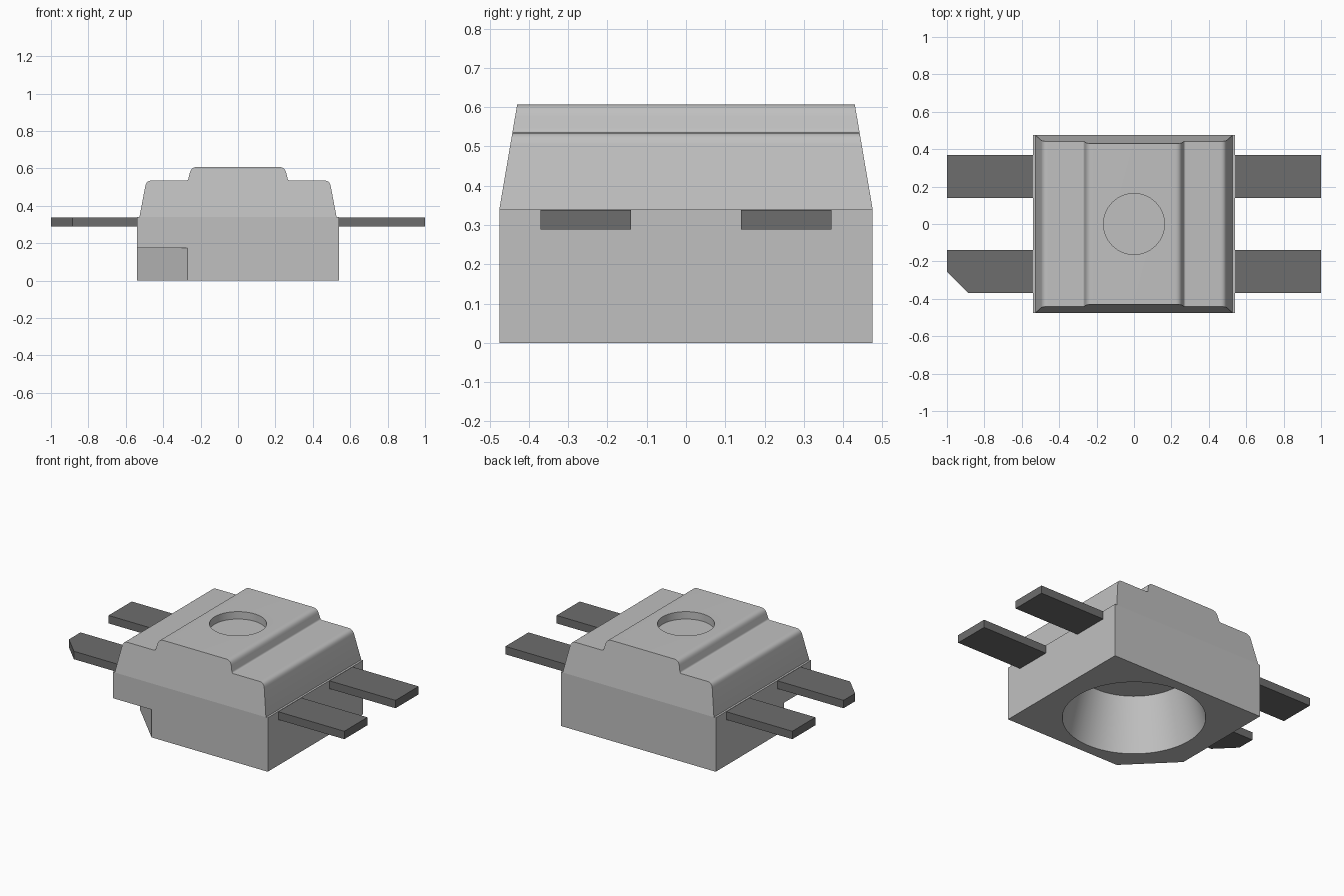
import bpy
import bmesh
import math
from mathutils import Vector

if "Cube" in bpy.data.objects:
    bpy.data.objects.remove(bpy.data.objects["Cube"], do_unlink=True)


def make_material(name, grey):
    mat = bpy.data.materials.new(name)
    mat.use_nodes = True
    colour = (grey, grey, grey, 1)
    mat.diffuse_color = colour
    mat.node_tree.nodes["Principled BSDF"].inputs["Base Color"].default_value = colour
    return mat


light_grey = make_material("light grey plastic", 0.53)
dark_grey = make_material("dark grey metal", 0.155)


def loft(name, lower, upper, mat):
    """Solid between two matching closed loops of points."""
    bm = bmesh.new()
    a = [bm.verts.new(p) for p in lower]
    b = [bm.verts.new(p) for p in upper]
    bm.faces.new(a)
    bm.faces.new(b)
    for i in range(len(a)):
        j = (i + 1) % len(a)
        bm.faces.new((a[i], a[j], b[j], b[i]))
    bmesh.ops.recalc_face_normals(bm, faces=bm.faces)
    mesh = bpy.data.meshes.new(name)
    bm.to_mesh(mesh)
    bm.free()
    obj = bpy.data.objects.new(name, mesh)
    bpy.context.collection.objects.link(obj)
    mesh.materials.append(mat)
    return obj


def slab(name, outline, z0, z1, mat):
    return loft(name, [(x, y, z0) for x, y in outline],
                [(x, y, z1) for x, y in outline], mat)


def cone(name, r0, r1, z0, z1, mat, sides=64):
    turn = [2 * math.pi * i / sides for i in range(sides)]
    ring = lambda r, z: [(r * math.cos(t), r * math.sin(t), z) for t in turn]
    return loft(name, ring(r0, z0), ring(r1, z1), mat)


def activate(obj):
    bpy.ops.object.select_all(action='DESELECT')
    obj.select_set(True)
    bpy.context.view_layer.objects.active = obj


def cut(obj, cutter):
    cutter.hide_render = True
    mod = obj.modifiers.new("cut", 'BOOLEAN')
    mod.operation = 'DIFFERENCE'
    mod.solver = 'EXACT'
    mod.object = cutter
    activate(obj)
    bpy.ops.object.modifier_apply(modifier=mod.name)
    bpy.data.objects.remove(cutter, do_unlink=True)


def fillet(before, corner, after, radius, steps=6):
    """Curved replacement for a profile corner."""
    c = Vector(corner)
    p = c + (Vector(before) - c).normalized() * radius
    q = c + (Vector(after) - c).normalized() * radius
    return [tuple(p.lerp(c, t).lerp(c.lerp(q, t), t))
            for t in (i / steps for i in range(steps + 1))]


HALF_X, HALF_Y, SEAM = 0.54, 0.475, 0.34

# Lower housing with a cut-off foot corner and a tapered cavity below
box = [(-HALF_X, -HALF_Y), (HALF_X, -HALF_Y), (HALF_X, HALF_Y), (-HALF_X, HALF_Y)]
lower_housing = slab("lower_housing", box, 0, SEAM, light_grey)
corner = [(-0.17, -0.575), (-0.64, -0.105), (-0.64, -0.575)]
cut(lower_housing, slab("corner_cutter", corner, -0.1, 0.175, light_grey))
cut(lower_housing, cone("cavity_cutter", 0.412, 0.33, -0.01, 0.333, light_grey))

# Upper housing: stepped, rounded profile whose front and back lean inwards
foot, shoulder, step, crown = (0.527, SEAM), (0.49, 0.535), (0.268, 0.535), (0.25, 0.607)
half = [foot]
half += fillet(foot, shoulder, step, 0.03)
half += fillet(shoulder, step, crown, 0.01)
half += fillet(step, crown, (0, crown[1]), 0.03)
profile = half + [(-x, z) for x, z in reversed(half)]
lean = lambda z: HALF_Y - 0.17 * (z - SEAM)
upper_housing = loft("upper_housing", [(x, -lean(z), z) for x, z in profile],
                     [(x, lean(z), z) for x, z in profile], light_grey)
cut(upper_housing, cone("dimple_cutter", 0.163, 0.163, 0.56, 0.7, light_grey))

for part in (lower_housing, upper_housing):
    activate(part)
    bpy.ops.object.shade_smooth_by_angle(angle=math.radians(30))

# Four flat leads, one with a clipped tip as the orientation mark
for sx, side in ((-1, "right"), (1, "left")):
    for sy, end in ((-1, "front"), (1, "back")):
        root, inner, outer = sx * 0.53, sy * 0.14, sy * 0.37
        tip = [(sx, outer)]
        if sx < 0 and sy < 0:
            tip = [(sx * 0.885, outer), (sx, sy * 0.255)]
        outline = [(root, inner), (root, outer)] + tip + [(sx, inner)]
        slab(f"{end}_{side}_lead", outline, 0.288, 0.338, dark_grey)
